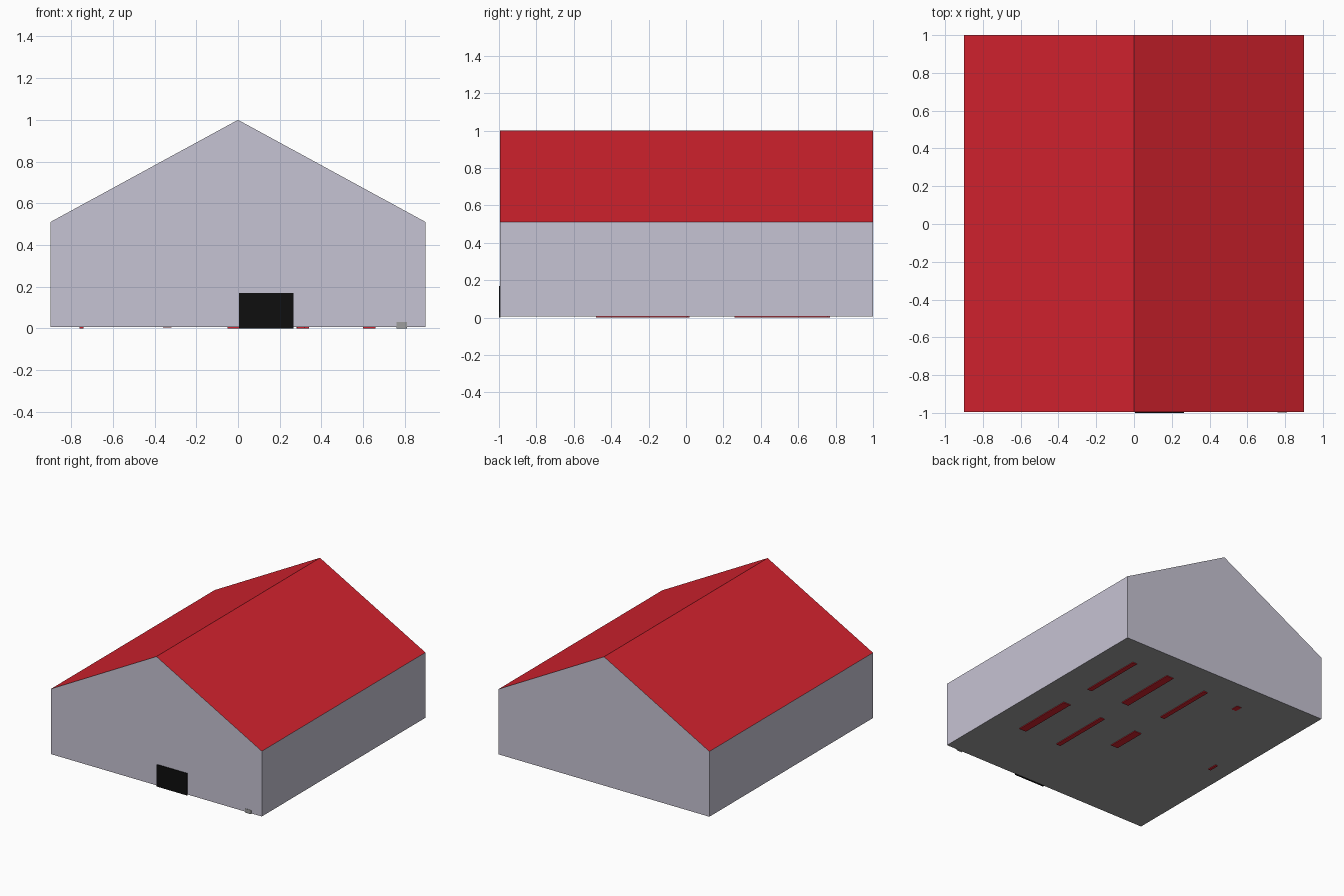
import bpy
import bmesh

cube = bpy.data.objects.get("Cube")
if cube:
    bpy.data.objects.remove(cube, do_unlink=True)


def material(name, srgb):
    lin = [((c / 255 + 0.055) / 1.055) ** 2.4 if c > 10 else c / 255 / 12.92 for c in srgb]
    mat = bpy.data.materials.new(name)
    mat.use_nodes = True
    mat.diffuse_color = (*lin, 1)
    mat.node_tree.nodes["Principled BSDF"].inputs["Base Color"].default_value = (*lin, 1)
    return mat


wall_grey = material("wall grey", (198, 195, 211))
roof_red = material("roof red", (211, 34, 46))
door_black = material("door black", (14, 14, 14))
floor_grey = material("floor grey", (158, 158, 158))


def add_object(name, bm, mat):
    mesh = bpy.data.meshes.new(name)
    bm.to_mesh(mesh)
    bm.free()
    mesh.materials.append(mat)
    obj = bpy.data.objects.new(name, mesh)
    bpy.context.collection.objects.link(obj)
    return obj


def box(name, low, high, mat):
    bm = bmesh.new()
    bmesh.ops.create_cube(bm, size=1)
    for v in bm.verts:
        v.co = [lo if c < 0 else hi for c, lo, hi in zip(v.co, low, high)]
    return add_object(name, bm, mat)


HALF, EAVE, RIDGE, BASE = 0.9, 0.51, 1.0, 0.006
FRONT, BACK = -0.995, 1.0


# Gabled shell: the profile runs along the depth of the hall
def shell(name, mat, keep):
    bm = bmesh.new()
    profile = [(-HALF, BASE), (HALF, BASE), (HALF, EAVE), (0, RIDGE), (-HALF, EAVE)]
    gable = bm.faces.new([bm.verts.new((x, FRONT, z)) for x, z in profile])
    grown = bmesh.ops.extrude_face_region(bm, geom=[gable], use_keep_orig=True)
    for item in grown["geom"]:
        if isinstance(item, bmesh.types.BMVert):
            item.co.y = BACK
    bmesh.ops.recalc_face_normals(bm, faces=bm.faces)
    unwanted = [f for f in bm.faces if not keep(f.normal)]
    bmesh.ops.delete(bm, geom=unwanted, context="FACES")
    return add_object(name, bm, mat)


shell("walls", wall_grey, lambda n: abs(n.z) < 0.1)
shell("roof", roof_red, lambda n: n.z > 0.1)
shell("floor", floor_grey, lambda n: n.z < -0.9)

# Front door and small plate beside it
box("front_door", (0.005, -1.0, 0), (0.265, FRONT + 0.003, 0.17), door_black)
box("front_wall_plate", (0.76, -0.998, 0), (0.81, FRONT + 0.003, 0.03), floor_grey)

# Rows of red strips set into the underside of the floor
strips = [(0.63, -0.48, 0.01), (0.63, 0.26, 0.76), (0.31, 0.27, 0.77),
          (0.3, -0.48, 0.01), (-0.02, 0.29, 0.77), (-0.02, -0.24, 0.02)]
for number, (x, start, end) in enumerate(strips, 1):
    half = 0.03 if number in (1, 3, 6) else 0.018
    box(f"floor_strip_{number}", (x - half, start, 0), (x + half, end, BASE + 0.002), roof_red)
box("floor_strip_short", (-0.36, 0.7, 0.003), (-0.32, 0.76, BASE + 0.002), roof_red)
box("floor_strip_side", (-0.76, -0.06, 0), (-0.74, 0.02, BASE + 0.002), roof_red)
